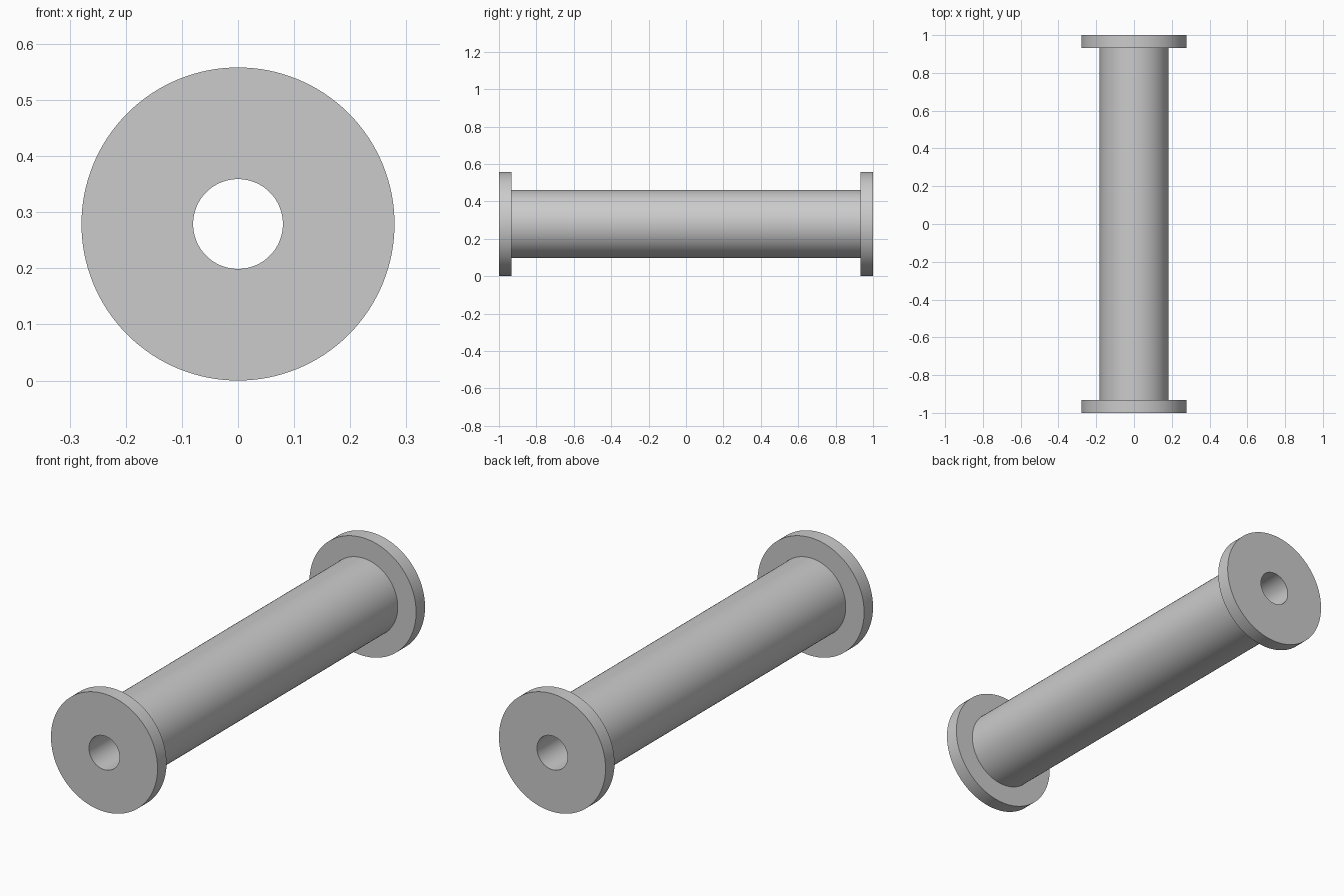
import bpy, bmesh, math
from mathutils import Vector

cube = bpy.data.objects.get("Cube")
if cube:
    bpy.data.objects.remove(cube)

HALF_LENGTH = 1.0
FLANGE_RADIUS = 0.279
FLANGE_WIDTH = 0.067
BARREL_RADIUS = 0.183
BORE_RADIUS = 0.08
SEGMENTS = 128

# Plain grey material
grey = bpy.data.materials.new("light_grey")
grey.use_nodes = True
colour = (0.6, 0.6, 0.6, 1.0)
grey.diffuse_color = colour
grey.node_tree.nodes["Principled BSDF"].inputs["Base Color"].default_value = colour

# Half profile as (radius, position along y), mirrored to the other end
inner = HALF_LENGTH - FLANGE_WIDTH
half = [(BORE_RADIUS, HALF_LENGTH), (FLANGE_RADIUS, HALF_LENGTH),
        (FLANGE_RADIUS, inner), (BARREL_RADIUS, inner)]
profile = half + [(r, -y) for r, y in reversed(half)]

# Flanged tube with a bore right through, turned around the y axis
bm = bmesh.new()
verts = [bm.verts.new((r, y, 0)) for r, y in profile]
edges = [bm.edges.new((v, verts[(i + 1) % len(verts)])) for i, v in enumerate(verts)]
bmesh.ops.spin(bm, geom=verts + edges, cent=(0, 0, 0), axis=(0, 1, 0),
               angle=math.tau, steps=SEGMENTS, use_merge=True)
bmesh.ops.remove_doubles(bm, verts=bm.verts, dist=0.0001)
bmesh.ops.translate(bm, verts=bm.verts, vec=Vector((0, 0, FLANGE_RADIUS)))
bmesh.ops.recalc_face_normals(bm, faces=bm.faces)

mesh = bpy.data.meshes.new("flanged_tube")
bm.to_mesh(mesh)
bm.free()
mesh.materials.append(grey)
tube = bpy.data.objects.new("flanged_tube", mesh)
bpy.context.collection.objects.link(tube)

# Smooth round walls, sharp rims
bpy.ops.object.select_all(action="DESELECT")
tube.select_set(True)
bpy.context.view_layer.objects.active = tube
bpy.ops.object.shade_smooth_by_angle(angle=math.radians(30))
